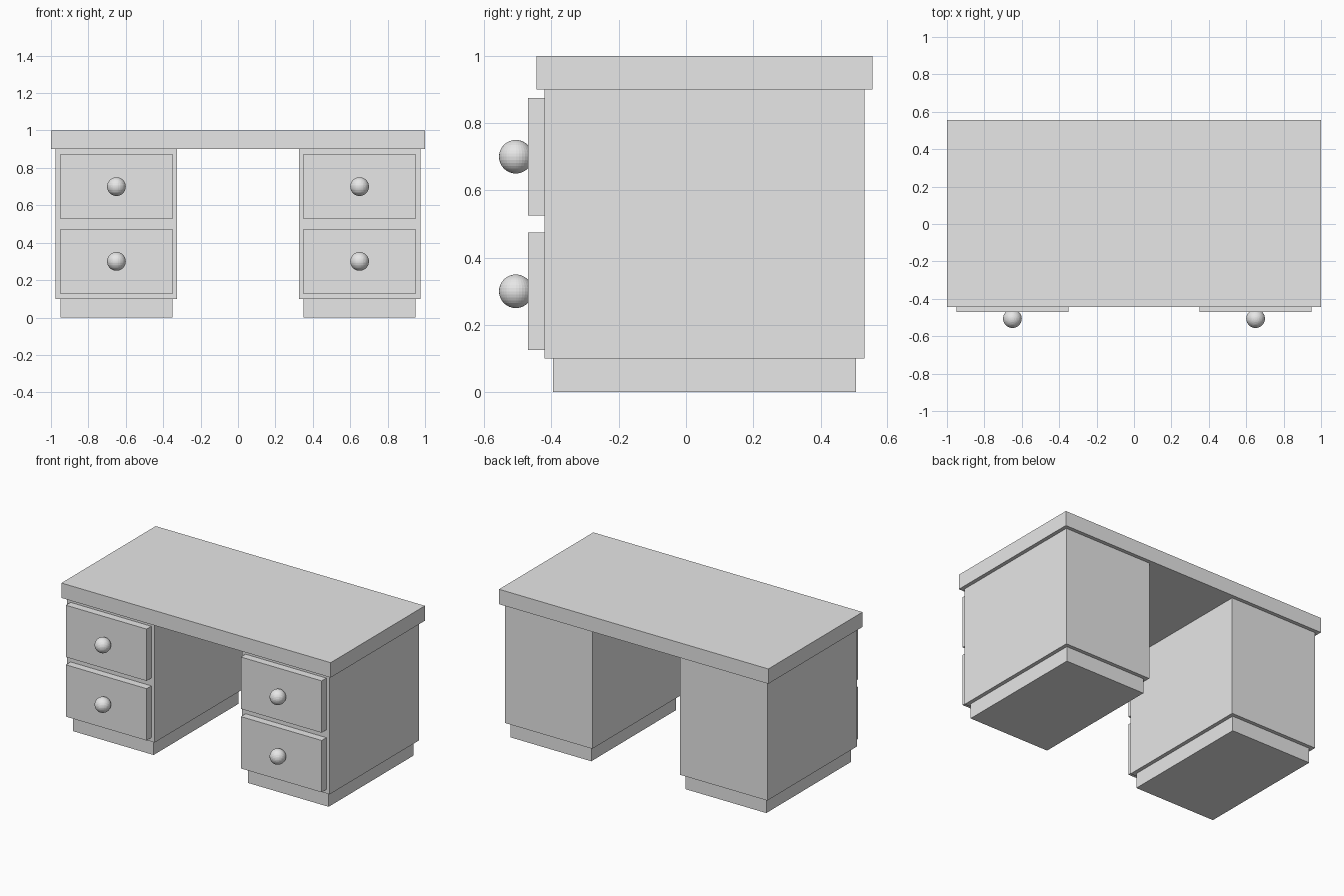
import bpy

if "Cube" in bpy.data.objects:
    bpy.data.objects.remove(bpy.data.objects["Cube"])

grey = bpy.data.materials.new("light_grey")
grey.diffuse_color = (0.8, 0.8, 0.8, 1)
grey.use_nodes = True
grey.node_tree.nodes["Principled BSDF"].inputs["Base Color"].default_value = grey.diffuse_color


def box(name, x, y, z):
    """Axis-aligned box from (min, max) ranges."""
    bpy.ops.mesh.primitive_cube_add(size=1)
    ob = bpy.context.object
    ob.name = name
    ob.location = [(a + b) / 2 for a, b in (x, y, z)]
    ob.scale = [b - a for a, b in (x, y, z)]
    bpy.ops.object.transform_apply(location=False, rotation=False, scale=True)
    ob.data.materials.append(grey)


def knob(name, loc):
    bpy.ops.mesh.primitive_uv_sphere_add(segments=32, ring_count=16, radius=0.05, location=loc)
    ob = bpy.context.object
    ob.name = name
    ob.data.materials.append(grey)


# Desktop slab
box("desktop", (-1, 1), (-0.445, 0.555), (0.9, 1.0))

# Two pedestals, each with a plinth, two drawer fronts and knobs
for side, cx in (("left", -0.65), ("right", 0.65)):
    box(side + "_cabinet", (cx - 0.325, cx + 0.325), (-0.42, 0.53), (0.1, 0.9))
    box(side + "_plinth", (cx - 0.3, cx + 0.3), (-0.395, 0.505), (0.0, 0.1))
    for level, cz in (("lower", 0.3), ("upper", 0.7)):
        box(f"{side}_{level}_drawer", (cx - 0.3, cx + 0.3), (-0.47, -0.42),
            (cz - 0.174, cz + 0.174))
        knob(f"{side}_{level}_knob", (cx, -0.506, cz))
